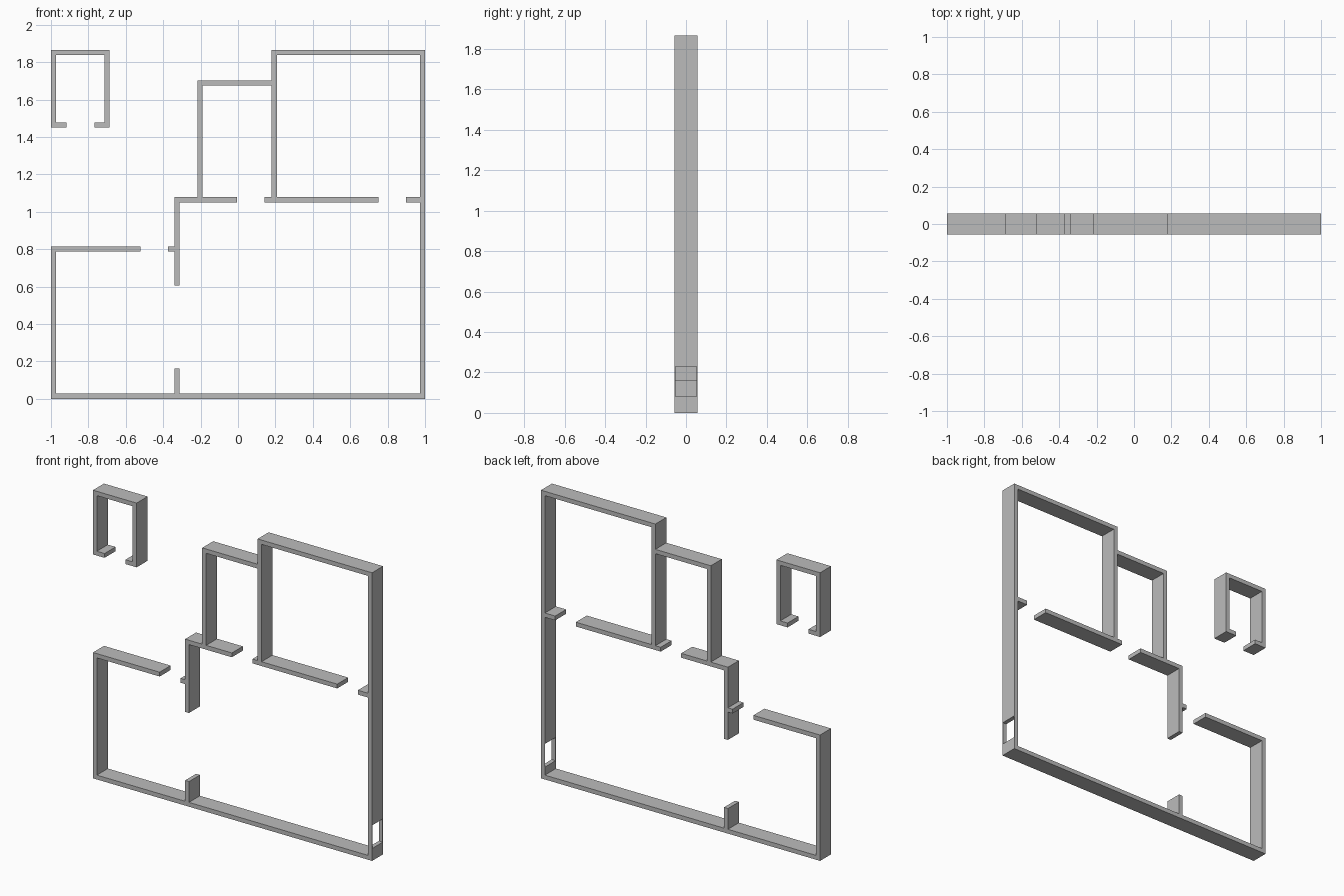
import bpy
import bmesh

default_cube = bpy.data.objects.get("Cube")
if default_cube:
    bpy.data.objects.remove(default_cube, do_unlink=True)

THICK = 0.028          # wall thickness in the plan
HALF_DEPTH = 0.056     # half of the wall height, along y
TOP = 1.866

grey = bpy.data.materials.new("wall grey")
grey.use_nodes = True
wall_colour = (0.5, 0.5, 0.5, 1)
grey.diffuse_color = wall_colour
grey.node_tree.nodes["Principled BSDF"].inputs["Base Color"].default_value = wall_colour


def block(name, left, right, bottom, top, front=-HALF_DEPTH, back=HALF_DEPTH):
    """Rectangular wall piece between the given limits."""
    bm = bmesh.new()
    bmesh.ops.create_cube(bm, size=1)
    for v in bm.verts:
        v.co.x = right if v.co.x > 0 else left
        v.co.y = back if v.co.y > 0 else front
        v.co.z = top if v.co.z > 0 else bottom
    mesh = bpy.data.meshes.new(name)
    bm.to_mesh(mesh)
    bm.free()
    mesh.materials.append(grey)
    obj = bpy.data.objects.new(name, mesh)
    bpy.context.collection.objects.link(obj)
    return obj


def upright(name, left, bottom, top):
    return block(name, left, left + THICK, bottom, top)


def beam(name, left, right, top):
    return block(name, left, right, top - THICK, top)


# Detached small closet
closet_left, closet_right, closet_base = -1, -0.687, 1.45
beam("closet_top", closet_left, closet_right, TOP)
upright("closet_left_wall", closet_left, closet_base, TOP - THICK)
upright("closet_right_wall", closet_right - THICK, closet_base, TOP - THICK)
beam("closet_left_foot", closet_left + THICK, -0.917, closet_base + THICK)
beam("closet_right_foot", -0.767, closet_right - THICK, closet_base + THICK)

# Outer walls of the main plan
SIDE = 1 - THICK
beam("base_wall", -1, 1, THICK)
upright("low_side_wall", -1, THICK, 0.815)
beam("low_room_top", -1 + THICK, -0.522, 0.815)
beam("tall_room_top", 0.18, 1, TOP)

# Tall outer wall, with an opening closed only by thin skins at both edges
open_low, open_high, skin = 0.08, 0.23, 0.003
upright("tall_side_wall", SIDE, open_high, TOP - THICK)
upright("tall_side_wall_foot", SIDE, THICK, open_low)
block("opening_front_skin", SIDE, 1, open_low, open_high, back=skin - HALF_DEPTH)
block("opening_back_skin", SIDE, 1, open_low, open_high, front=HALF_DEPTH - skin)

# Partition with its doorway
PARTITION = -0.34
upright("partition_lower", PARTITION, THICK, 0.163)
upright("partition_upper", PARTITION, 0.607, 1.05)
beam("partition_stub", -0.373, PARTITION, 0.815)

# Middle wall with two doorways
MIDDLE = 1.078
beam("middle_wall_left", PARTITION, -0.005, MIDDLE)
beam("middle_wall_centre", 0.142, 0.75, MIDDLE)
beam("middle_wall_stub", 0.898, SIDE, MIDDLE)

# Walls of the two upper rooms
upright("small_room_wall", -0.217, MIDDLE, 1.702 - THICK)
beam("small_room_top", -0.217, 0.18, 1.702)
upright("shared_room_wall", 0.18, MIDDLE, TOP - THICK)
